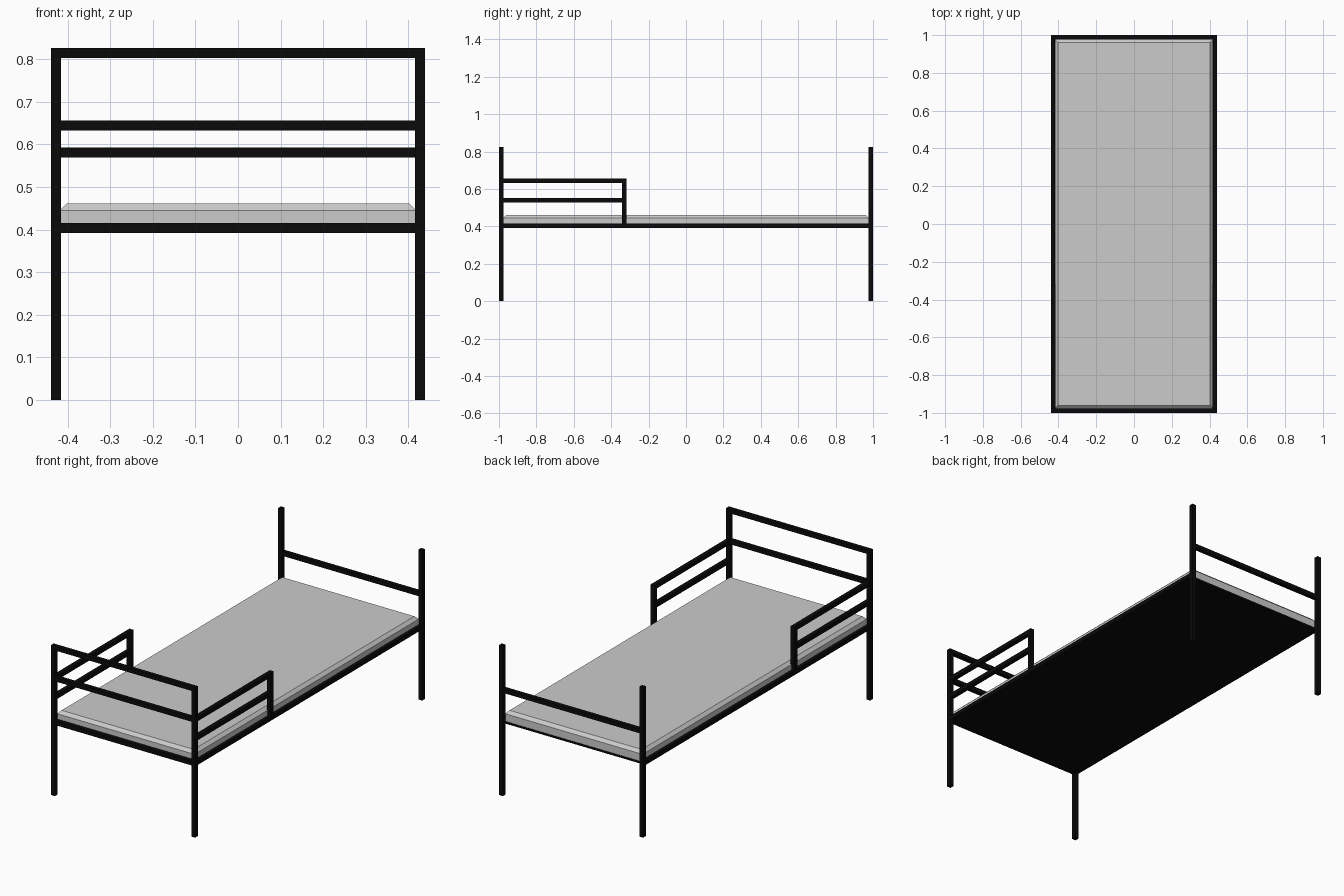
import bpy, bmesh
from mathutils import Vector

if "Cube" in bpy.data.objects:
    bpy.data.objects.remove(bpy.data.objects["Cube"])


def material(name, rgb):
    m = bpy.data.materials.new(name)
    m.diffuse_color = (*rgb, 1.0)
    m.use_nodes = True
    m.node_tree.nodes["Principled BSDF"].inputs["Base Color"].default_value = m.diffuse_color
    return m


BLACK = material("black metal", (0.003, 0.003, 0.003))
GRAY = material("gray fabric", (0.6, 0.6, 0.6))


def box(name, lo, hi, mat):
    """Axis-aligned box between two corners."""
    lo, hi = Vector(lo), Vector(hi)
    bm = bmesh.new()
    bmesh.ops.create_cube(bm, size=1.0)
    for v in bm.verts:
        v.co = Vector((v.co[i] * (hi[i] - lo[i]) + (hi[i] + lo[i]) / 2 for i in range(3)))
    mesh = bpy.data.meshes.new(name)
    bm.to_mesh(mesh)
    bm.free()
    mesh.materials.append(mat)
    ob = bpy.data.objects.new(name, mesh)
    bpy.context.collection.objects.link(ob)
    return ob


X, Y, T = 0.439, 1.0, 0.0235      # half width, half length, bar thickness
XI, YI = X - T, Y - T             # inner faces of the posts
HEIGHT = 0.826

for side, s in (("left", -1), ("right", 1)):
    xs = sorted((s * XI, s * X))
    # Corner posts
    for end, e in (("head", -1), ("foot", 1)):
        ys = sorted((e * YI, e * Y))
        box(f"{side}_{end}_post", (xs[0], ys[0], 0), (xs[1], ys[1], HEIGHT), BLACK)
    # Long frame rail
    rx = sorted((s * 0.420, s * X))
    box(f"{side}_frame_rail", (rx[0], -YI, 0.392), (rx[1], YI, 0.416), BLACK)
    # Guard: one upright and two rails
    box(f"{side}_guard_post", (xs[0], -0.342, 0.40), (xs[1], -0.318, 0.656), BLACK)
    for name, z in (("upper", 0.6325), ("lower", 0.528)):
        box(f"{side}_guard_{name}_rail", (xs[0], -YI, z), (xs[1], -0.342, z + T), BLACK)

# Headboard rails and end frame rail
for name, z in (("frame_end_rail", 0.392), ("headboard_lower_rail", 0.6325),
                ("headboard_top_rail", HEIGHT - T)):
    box(name, (-XI, -Y, z), (XI, -YI, z + T), BLACK)

# Footboard rail
box("footboard_rail", (-XI, YI, 0.569), (XI, Y, 0.569 + T), BLACK)

# Base panel under the mattress
box("base_panel", (-0.42, -YI, 0.392), (0.42, YI + 0.003, 0.403), BLACK)

# Mattress with chamfered top rim
mattress = box("mattress", (-0.419, -YI, 0.403), (0.419, YI, 0.461), GRAY)
bm = bmesh.new()
bm.from_mesh(mattress.data)
top = [e for e in bm.edges if all(v.co.z > 0.45 for v in e.verts)]
bmesh.ops.bevel(bm, geom=top, offset=0.0165, segments=1, affect='EDGES')
bm.to_mesh(mattress.data)
bm.free()
